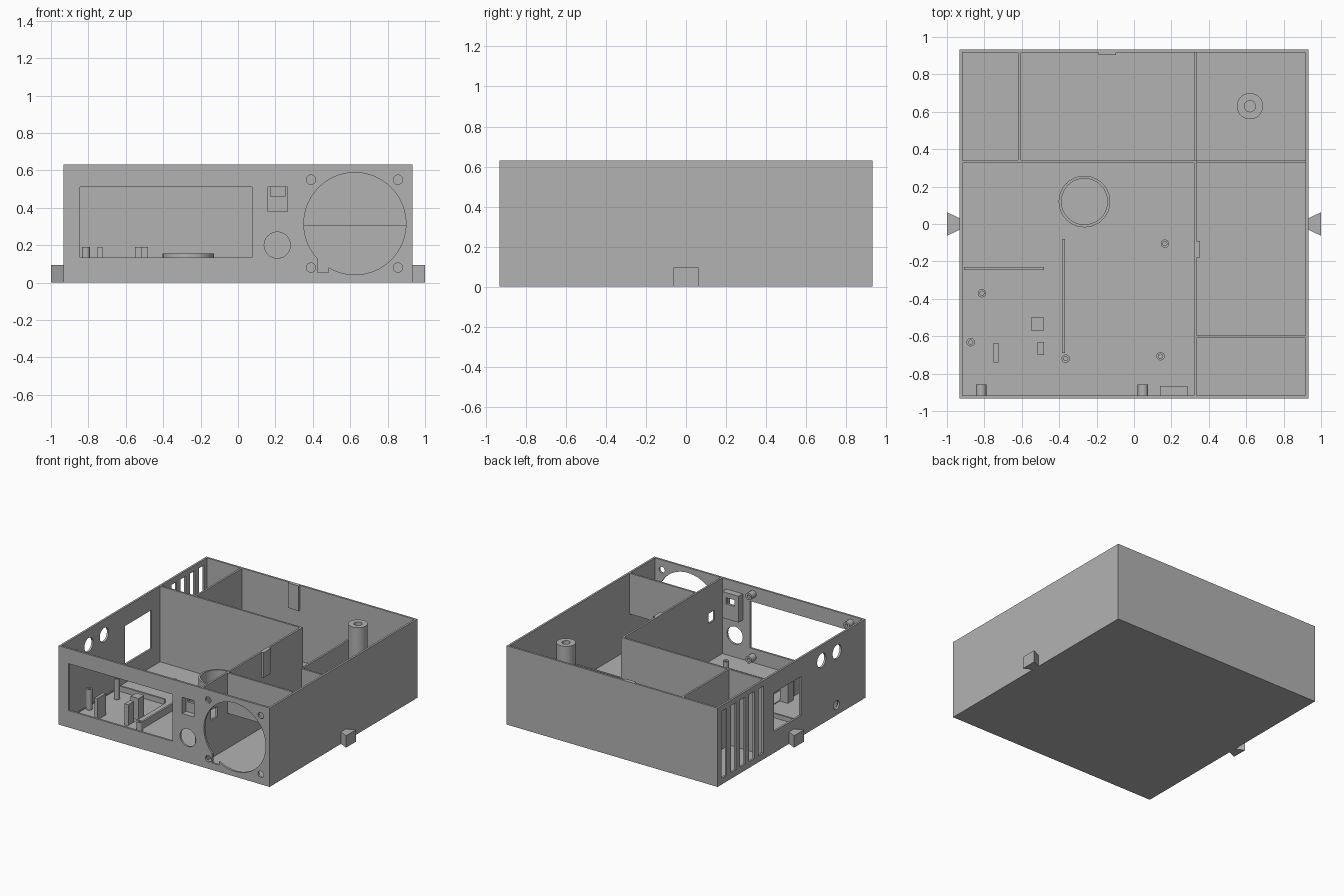
import bpy, bmesh, math
from mathutils import Matrix, Vector

cube = bpy.data.objects.get("Cube")
if cube:
    bpy.data.objects.remove(cube, do_unlink=True)

grey = bpy.data.materials.new("matte grey plastic")
grey.use_nodes = True
grey.diffuse_color = (0.45, 0.45, 0.45, 1)
grey.node_tree.nodes["Principled BSDF"].inputs["Base Color"].default_value = grey.diffuse_color

SIDE, TOP, WALL, FLOOR = 0.933, 0.63, 0.016, 0.025
IN = SIDE - WALL


def finish(name, bm):
    mesh = bpy.data.meshes.new(name)
    bm.to_mesh(mesh)
    bm.free()
    mesh.materials.append(grey)
    obj = bpy.data.objects.new(name, mesh)
    bpy.context.collection.objects.link(obj)
    return obj


def box(name, x, y, z):
    """Box from three (low, high) ranges."""
    bm = bmesh.new()
    size = Vector([r[1] - r[0] for r in (x, y, z)])
    mid = Vector([(r[0] + r[1]) / 2 for r in (x, y, z)])
    bmesh.ops.create_cube(bm, size=1, matrix=Matrix.Translation(mid) @ Matrix.Diagonal(size.to_4d()))
    return finish(name, bm)


def rod(name, mid, radius, length, axis="Z", sides=40):
    """Cylinder centred on mid along an axis."""
    turn = {"X": Matrix.Rotation(math.pi / 2, 4, "Y"),
            "Y": Matrix.Rotation(math.pi / 2, 4, "X"), "Z": Matrix()}[axis]
    bm = bmesh.new()
    bmesh.ops.create_cone(bm, cap_ends=True, segments=sides, radius1=radius, radius2=radius,
                          depth=length, matrix=Matrix.Translation(mid) @ turn)
    return finish(name, bm)


def cut(obj, *cutters):
    """Subtract each cutter and remove it."""
    bpy.context.view_layer.objects.active = obj
    for c in cutters:
        mod = obj.modifiers.new("cut", "BOOLEAN")
        mod.operation, mod.solver, mod.object = "DIFFERENCE", "EXACT", c
        bpy.ops.object.modifier_apply(modifier=mod.name)
        bpy.data.objects.remove(c, do_unlink=True)
    return obj


def smooth(obj):
    bpy.ops.object.select_all(action="DESELECT")
    obj.select_set(True)
    bpy.context.view_layer.objects.active = obj
    bpy.ops.object.shade_smooth_by_angle(angle=math.radians(30))
    return obj


def tube(name, x, y, z, radius, bore, depth):
    """Upright post with a blind hole in its top."""
    post = rod(name, (x, y, (FLOOR + z) / 2), radius, z - FLOOR)
    return smooth(cut(post, rod("bore", (x, y, z), bore, 2 * depth)))


# Case: open box with floor and four walls
case = box("case", (-SIDE, SIDE), (-SIDE, SIDE), (0, TOP))
cut(case, box("cavity", (-IN, IN), (-IN, IN), (FLOOR, 1)))
FRONT = (-SIDE - 0.05, -IN + 0.02)
RIGHT = (-SIDE - 0.05, -IN + 0.02)

# Front wall: display window, fan opening, screws, switch and round socket
cut(case, box("window", (-0.845, 0.075), FRONT, (0.135, 0.51)),
    box("switch_hole", (0.16, 0.265), FRONT, (0.38, 0.51)),
    rod("socket", (0.21, -SIDE, 0.2), 0.07, 0.1, "Y"),
    rod("fan", (0.625, -SIDE, 0.315), 0.273, 0.1, "Y", 64),
    box("cable_notch", (0.425, 0.485), FRONT, (0.055, 0.15)))
for x in (0.39, 0.855):
    for z in (0.08, 0.55):
        cut(case, rod("screw", (x, -SIDE, z), 0.025, 0.1, "Y", 24))

# Right wall: vent slots, access opening and cable holes
for i in range(5):
    y = 0.85 - i * 0.116
    cut(case, box("slot", RIGHT, (y - 0.032, y + 0.032), (0.05, 0.585)))
cut(case, box("access", RIGHT, (-0.12, 0.22), (0.17, 0.48)))
for y, z, r in ((-0.38, 0.51, 0.056), (-0.575, 0.505, 0.056), (-0.57, 0.08, 0.035)):
    cut(case, rod("cable_hole", (-SIDE, y, z), r, 0.1, "X"))

# Shallow pockets in the floor
for x, y in (((-0.91, -0.48), (-0.74, -0.245)), ((-0.37, 0.185), (-0.74, -0.08)),
             ((-0.09, 0.285), (0.12, 0.31)), ((-0.09, 0.285), (-0.07, 0.11))):
    cut(case, box("pocket", x, y, (FLOOR - 0.007, 0.2)))
smooth(case)

# Partitions: full height, half height, and a raised air baffle
HALF = 0.305
LOW = FLOOR - 0.01
box("cross_partition", (-IN, 0.335), (0.325, 0.34), (LOW, TOP))
centre = box("centre_partition", (0.32, 0.335), (-IN, 0.33), (LOW, TOP))
cut(centre, box("cable_window", (0.25, 0.4), (-0.82, -0.74), (0.33, 0.41)))
box("vent_partition", (-0.62, -0.605), (0.34, IN), (LOW, TOP))
box("low_cross_partition", (0.335, IN), (0.325, 0.34), (LOW, HALF))
box("low_centre_partition", (0.32, 0.335), (0.34, IN), (LOW, HALF))
box("air_baffle", (0.335, IN), (-0.61, -0.595), (HALF, TOP))

# Lid catches on the back wall and centre partition
box("back_catch", (-0.19, -0.095), (0.903, IN), (0.43, TOP))
box("centre_catch", (0.335, 0.353), (-0.18, -0.09), (0.43, TOP))

# Switch holder behind the front wall
holder = box("switch_holder", (0.14, 0.285), (-IN, -0.865), (0.34, 0.55))
cut(holder, box("switch_pocket", (0.16, 0.265), (-1, -0.885), (0.38, 0.51)),
    box("switch_slot", (0.175, 0.25), (-1, -0.8), (0.46, 0.51)))

# Display screw bosses
for x in (-0.817, 0.048):
    for z in (0.07, 0.575):
        boss = rod("display_boss", (x, -0.888, z), 0.028, 0.058, "Y", 24)
        smooth(cut(boss, rod("bore", (x, -0.86, z), 0.012, 0.08, "Y", 16)))

# Lid post, speaker ring and board standoffs
tube("lid_post", 0.62, 0.63, TOP - 0.005, 0.07, 0.03, 0.25)
tube("speaker_ring", -0.265, 0.12, 0.155, 0.138, 0.123, 0.13)
for x, y in ((-0.813, -0.37), (-0.873, -0.632)):
    tube("tall_standoff", x, y, 0.19, 0.022, 0.011, 0.05)
for x, y in ((0.165, -0.105), (-0.365, -0.72), (0.142, -0.707)):
    tube("short_standoff", x, y, 0.095, 0.022, 0.011, 0.04)

# Board supports and lips on the floor
for x, y in (((-0.55, -0.48), (-0.57, -0.5)), ((-0.515, -0.48), (-0.7, -0.63)),
             ((-0.75, -0.725), (-0.74, -0.635))):
    box("board_support", x, y, (LOW, 0.19))
box("small_board_lip", (-0.91, -0.48), (-0.245, -0.23), (LOW, 0.06))
box("large_board_lip", (-0.385, -0.37), (-0.69, -0.08), (LOW, 0.075))

# Dovetail tabs on both sides, wider at the outer end
for side, name in ((-1, "right_tab"), (1, "left_tab")):
    tab = box(name, (SIDE - 0.002, 1), (-0.063, 0.063), (0, 0.095))
    for v in tab.data.vertices:
        if v.co.x < 0.97:
            v.co.y *= 0.48
    if side < 0:
        tab.data.transform(Matrix.Rotation(math.pi, 4, "Z"))
